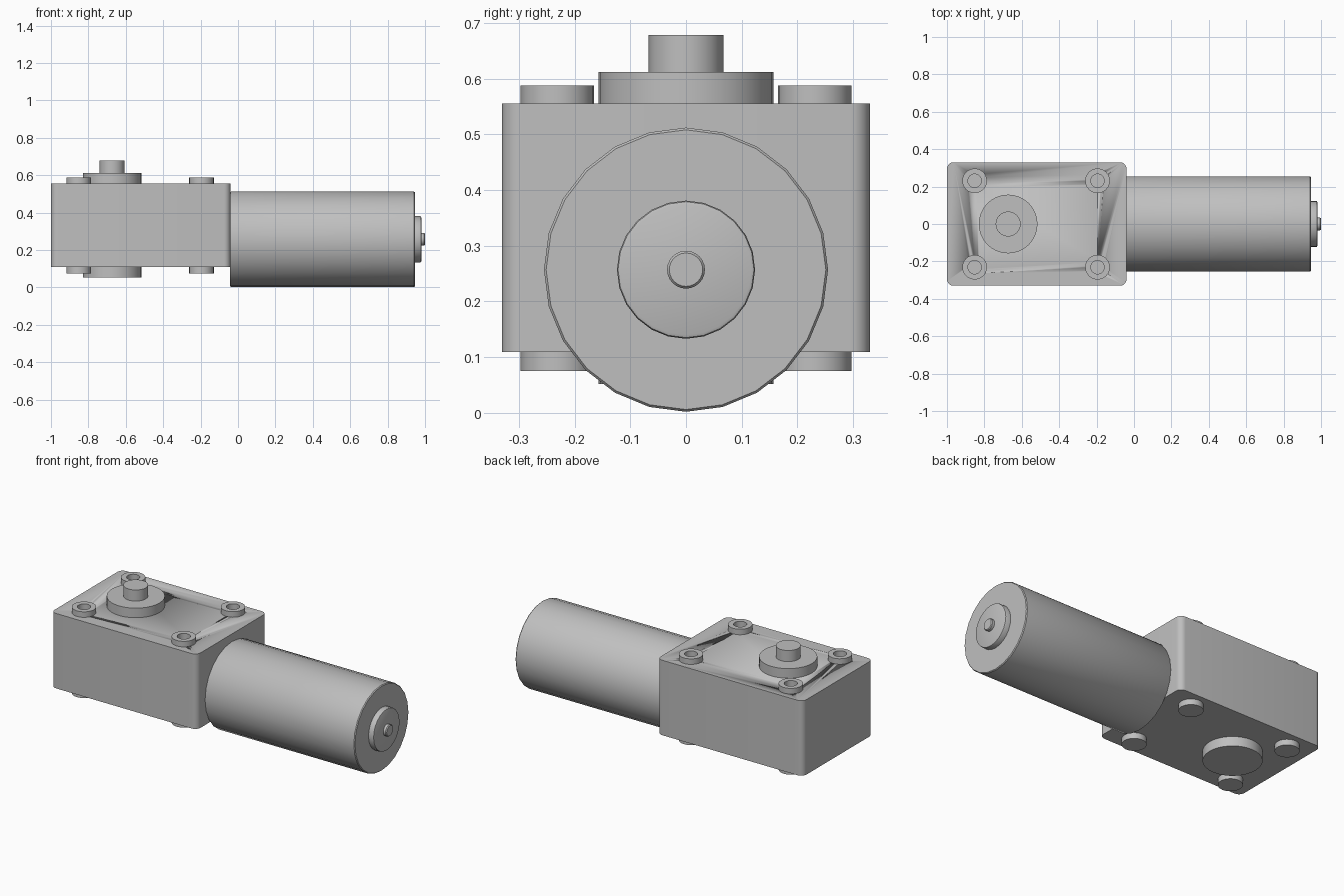
import bpy
import bmesh
from math import pi, radians
from mathutils import Matrix

cube = bpy.data.objects.get("Cube")
if cube:
    bpy.data.objects.remove(cube, do_unlink=True)

# One plain metal grey for everything
metal = bpy.data.materials.new("metal_grey")
metal.use_nodes = True
metal.diffuse_color = (0.52, 0.52, 0.52, 1)
metal.node_tree.nodes["Principled BSDF"].inputs["Base Color"].default_value = (0.52, 0.52, 0.52, 1)


def finish(name, bm, matrix, angle=35):
    bmesh.ops.recalc_face_normals(bm, faces=bm.faces)
    mesh = bpy.data.meshes.new(name)
    bm.to_mesh(mesh)
    bm.free()
    mesh.transform(matrix)
    mesh.materials.append(metal)
    obj = bpy.data.objects.new(name, mesh)
    bpy.context.collection.objects.link(obj)
    bpy.ops.object.select_all(action="DESELECT")
    obj.select_set(True)
    bpy.context.view_layer.objects.active = obj
    bpy.ops.object.shade_smooth_by_angle(angle=radians(angle))
    return obj


def lathe(name, profile, matrix, sides=24):
    """Turn a (radius, height) outline into a closed solid with flat end caps."""
    bm = bmesh.new()
    rings = []
    for radius, height in profile:
        ring = bmesh.ops.create_circle(bm, segments=sides, radius=radius,
                                       matrix=Matrix.Translation((0, 0, height)))
        rings.append(ring["verts"])
    for low, high in zip(rings, rings[1:]):
        for i in range(sides):
            j = (i + 1) % sides
            bm.faces.new((low[i], low[j], high[j], high[i]))
    bm.faces.new(rings[0])
    bm.faces.new(rings[-1])
    return finish(name, bm, matrix)


# Gearbox housing with rounded upright corners
bm = bmesh.new()
bmesh.ops.create_cube(bm, size=1, matrix=Matrix.Diagonal((0.96, 0.66, 0.446, 1)))
upright = [e for e in bm.edges if abs(e.verts[0].co.z - e.verts[1].co.z) > 0.1]
bmesh.ops.bevel(bm, geom=upright, offset=0.035, segments=6, profile=0.5, affect="EDGES")
housing = finish("gearbox_housing", bm, Matrix.Translation((-0.52, 0, 0.332)))

# Corner bosses: blind screw hole on top, plain pad below
for side, y in (("right", -0.231), ("left", 0.231)):
    for end, x in (("outer", -0.852), ("motor", -0.195)):
        spot = Matrix.Translation((x, y, 0))
        cutter = lathe(f"hole_cutter_{end}_{side}", [(0.036, 0.53), (0.036, 0.65)], spot)
        cutter.hide_render = True
        cutter.hide_set(True)
        cut = housing.modifiers.new("screw_hole", "BOOLEAN")
        cut.object = cutter
        cut.solver = "EXACT"
        lathe(f"screw_boss_{end}_{side}",
              [(0.036, 0.53), (0.036, 0.588), (0.066, 0.588), (0.066, 0.545)], spot)
        lathe(f"foot_pad_{end}_{side}", [(0.066, 0.075), (0.066, 0.115)], spot)

# Output bearing seats and shaft
output = Matrix.Translation((-0.673, 0, 0))
lathe("top_bearing_seat", [(0.157, 0.55), (0.157, 0.612)], output, 32)
lathe("bottom_bearing_seat", [(0.157, 0.052), (0.157, 0.115)], output, 32)
lathe("output_shaft", [(0.067, 0.6), (0.067, 0.678)], output)

# Motor can, end cap and rear shaft, lying along x
along_x = Matrix.Translation((0, 0, 0.257)) @ Matrix.Rotation(pi / 2, 4, "Y")
lathe("motor_can", [(0.251, -0.042), (0.255, -0.036), (0.255, 0.941), (0.251, 0.946)], along_x)
lathe("motor_end_cap", [(0.124, 0.94), (0.124, 0.973), (0.122, 0.978), (0.117, 0.98)], along_x)
lathe("motor_rear_shaft", [(0.034, 0.975), (0.034, 0.995), (0.030, 1.0)], along_x)
